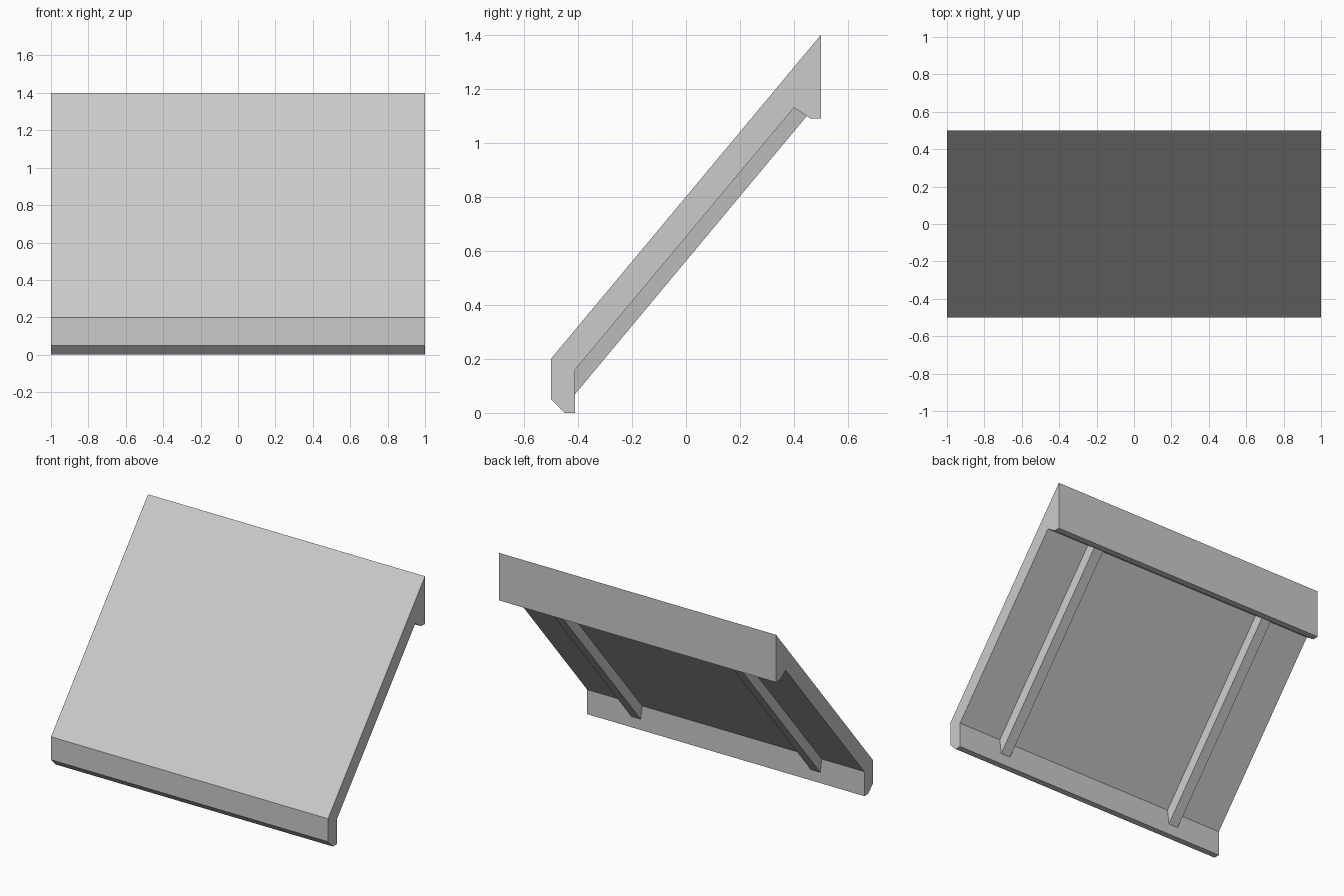
import bpy
import bmesh

cube = bpy.data.objects.get("Cube")
if cube:
    bpy.data.objects.remove(cube, do_unlink=True)

grey = bpy.data.materials.new("light_grey")
grey.use_nodes = True
colour = (0.6, 0.6, 0.6, 1)
grey.diffuse_color = colour
grey.node_tree.nodes["Principled BSDF"].inputs["Base Color"].default_value = colour


def loft(name, start, end):
    """Join two matching outlines into a closed solid."""
    bm = bmesh.new()
    a = [bm.verts.new(p) for p in start]
    b = [bm.verts.new(p) for p in end]
    bm.faces.new(a)
    bm.faces.new(b)
    n = len(a)
    for i in range(n):
        j = (i + 1) % n
        bm.faces.new((a[i], a[j], b[j], b[i]))
    bmesh.ops.recalc_face_normals(bm, faces=bm.faces)
    mesh = bpy.data.meshes.new(name)
    bm.to_mesh(mesh)
    bm.free()
    mesh.materials.append(grey)
    obj = bpy.data.objects.new(name, mesh)
    bpy.context.collection.objects.link(obj)
    return obj


# Sloping panel with a lip at the eave and a deeper one at the ridge (y, z)
profile = [(-0.5, 0.2), (0.5, 1.4), (0.5, 1.09), (0.46, 1.09), (0.4, 1.13),
           (-0.41, 0.16), (-0.41, 0), (-0.45, 0), (-0.5, 0.05)]
loft("roof_panel", [(-1, y, z) for y, z in profile], [(1, y, z) for y, z in profile])


# Two slightly tapered rafters under the panel, ends buried in the lips
def rafter_section(x, y):
    slope = 1.2 * y
    top, bottom = slope + 0.67, slope + 0.562
    return [(x - 0.047, y, top), (x + 0.047, y, top),
            (x + 0.034, y, bottom), (x - 0.034, y, bottom)]


for side, x in (("left", 0.648), ("right", -0.648)):
    loft(side + "_rafter", rafter_section(x, -0.44), rafter_section(x, 0.47))
